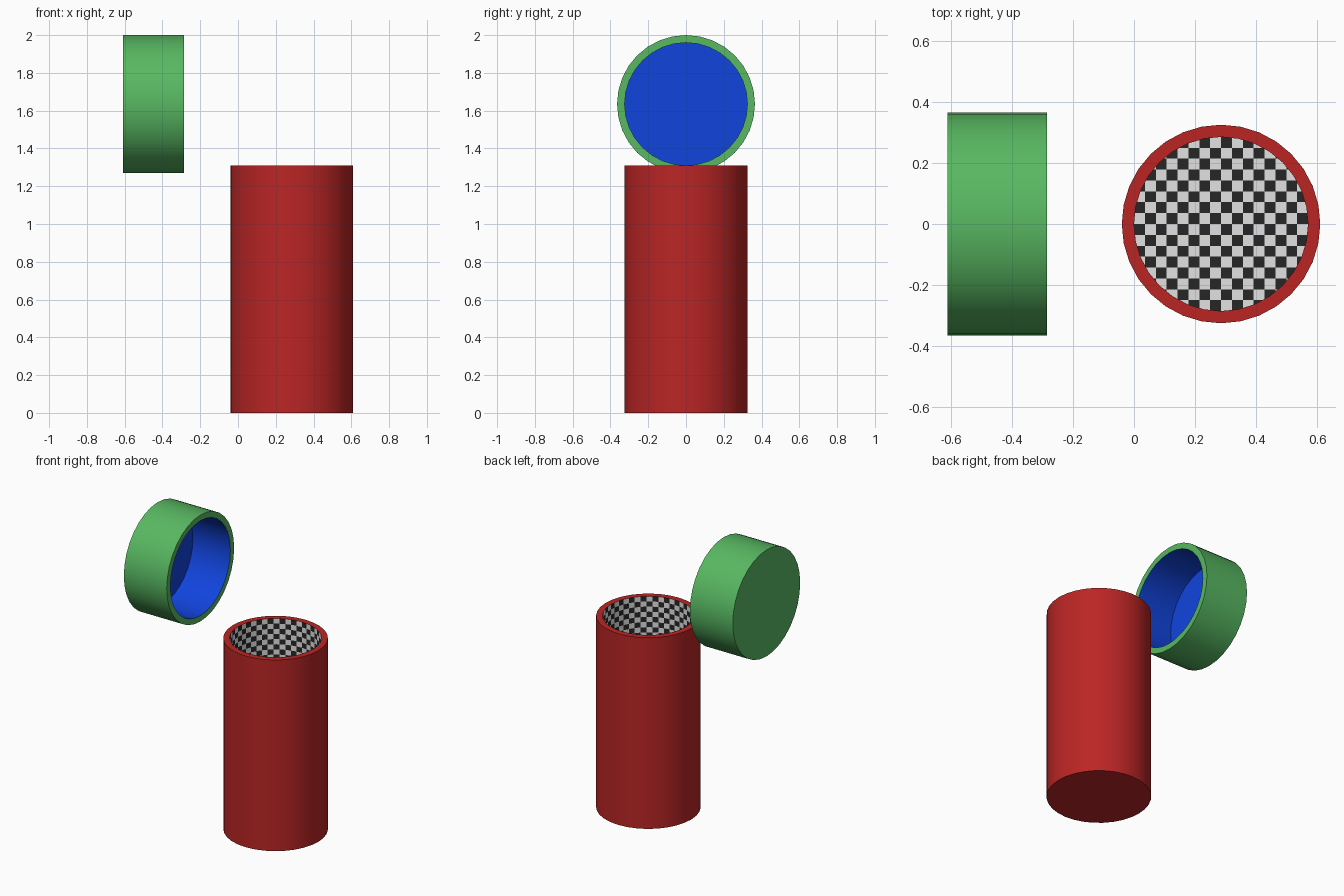
import bpy, bmesh, math
from mathutils import Vector

if "Cube" in bpy.data.objects:
    bpy.data.objects.remove(bpy.data.objects["Cube"])

SIDES = 32


def srgb(*rgb):
    return [(c / 255 / 12.92 if c <= 10 else ((c / 255 + 0.055) / 1.055) ** 2.4) for c in rgb] + [1]


def material(name, *rgb):
    m = bpy.data.materials.new(name)
    m.diffuse_color = srgb(*rgb)
    m.use_nodes = True
    m.node_tree.nodes["Principled BSDF"].inputs["Base Color"].default_value = m.diffuse_color
    return m


RED = material("red", 187, 37, 37)
GREEN = material("green", 88, 184, 98)
BLUE = material("blue", 17, 68, 222)
WHITE = material("light grey", 226, 226, 226)
BLACK = material("dark grey", 38, 38, 38)


def ring(radius, z, splits=1):
    """Points of a 32-sided ring, each side optionally subdivided."""
    corners = [Vector((radius * math.cos(2 * math.pi * i / SIDES),
                       radius * math.sin(2 * math.pi * i / SIDES), z)) for i in range(SIDES)]
    return [corners[i].lerp(corners[(i + 1) % SIDES], s / splits)
            for i in range(SIDES) for s in range(splits)]


def lathe(bm, profile, mat_rule, splits=1):
    """Spin (radius, z) points; radius 0 closes with one face."""
    rings = [[bm.verts.new(p) for p in ring(r, z, splits)] for r, z in profile if r > 0]
    for i in range(len(rings) - 1):
        a, b = rings[i], rings[i + 1]
        n = len(a)
        for j in range(n):
            k = (j + 1) % n
            bm.faces.new((a[j], a[k], b[k], b[j])).material_index = mat_rule(i, j)
    if profile[0][0] == 0:
        bm.faces.new(rings[0][::-1]).material_index = mat_rule(0, 0)
    if profile[-1][0] == 0:
        bm.faces.new(rings[-1]).material_index = mat_rule(len(rings) - 1, 0)


def finish(name, bm, mats, location, rotation=(0, 0, 0)):
    me = bpy.data.meshes.new(name)
    bm.to_mesh(me)
    bm.free()
    for m in mats:
        me.materials.append(m)
    ob = bpy.data.objects.new(name, me)
    bpy.context.collection.objects.link(ob)
    ob.location, ob.rotation_euler = location, rotation
    bpy.ops.object.select_all(action='DESELECT')
    ob.select_set(True)
    bpy.context.view_layer.objects.active = ob
    bpy.ops.object.shade_smooth_by_angle(angle=math.radians(30))
    return ob


HEIGHT, FLOOR, INNER, OUTER = 1.31, 0.04, 0.285, 0.325
BODY_AT = (0.285, 0, 0)

# Red outer tube with closed bottom and flat rim
bm = bmesh.new()
lathe(bm, [(0, 0), (OUTER, 0), (OUTER, HEIGHT), (INNER, HEIGHT)], lambda i, j: 0)
finish("container_body", bm, [RED], BODY_AT)

# Checkered inner wall: 48 columns by 36 rows
bm = bmesh.new()
rows = 36
wall = [(INNER, HEIGHT + (FLOOR - HEIGHT) * i / rows) for i in range(rows + 1)]
lathe(bm, wall, lambda i, j: (i + j // 2) % 2, splits=3)
finish("container_lining", bm, [WHITE, BLACK], BODY_AT)

# Checkered inner floor: disc sliced into 16 x 16 squares
bm = bmesh.new()
bm.faces.new([bm.verts.new(p) for p in ring(INNER, FLOOR)])
cell = INNER / 8
for axis in (Vector((1, 0, 0)), Vector((0, 1, 0))):
    for k in range(-7, 8):
        bmesh.ops.bisect_plane(bm, geom=bm.verts[:] + bm.edges[:] + bm.faces[:],
                               plane_co=axis * cell * k, plane_no=axis)
for f in bm.faces:
    c = f.calc_center_median()
    f.material_index = (math.floor(c.x / cell) + math.floor(c.y / cell)) % 2
finish("container_floor", bm, [WHITE, BLACK], BODY_AT)

# Lid on its side, opening towards +x: green outside, blue inside
bm = bmesh.new()
lathe(bm, [(0, 0), (0.365, 0), (0.365, 0.325), (0.325, 0.325), (0.325, 0.04), (0, 0.04)],
      lambda i, j: 1 if i >= 2 else 0)
finish("lid", bm, [GREEN, BLUE], (-0.61, 0, 1.635), (0, math.pi / 2, 0))
